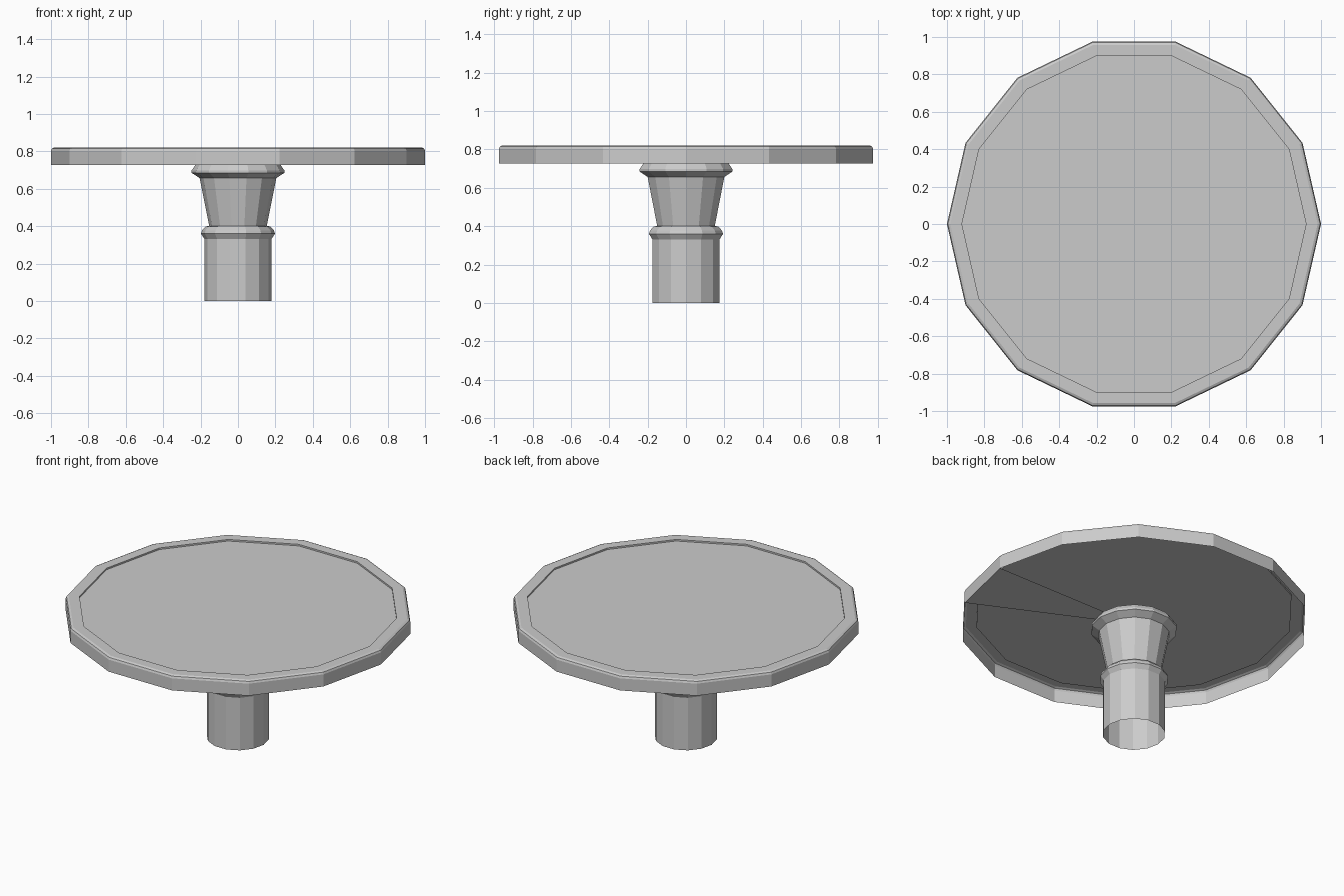
import bpy, bmesh, math

if "Cube" in bpy.data.objects:
    bpy.data.objects.remove(bpy.data.objects["Cube"])

SIDES = 14


def ring(bm, r, z):
    return [bm.verts.new((r * math.cos(2 * math.pi * i / SIDES),
                          r * math.sin(2 * math.pi * i / SIDES), z))
            for i in range(SIDES)]


def lathe(name, profile, cap_top=False, extra=None):
    """Revolve a bottom-to-top (radius, z) profile into a faceted open shell."""
    bm = bmesh.new()
    rings = [ring(bm, r, z) for r, z in profile]
    for a, b in zip(rings, rings[1:]):
        for i in range(SIDES):
            j = (i + 1) % SIDES
            bm.faces.new((a[i], a[j], b[j], b[i]))
    if cap_top:
        bm.faces.new(rings[-1])
    if extra:
        extra(bm, rings)
    mesh = bpy.data.meshes.new(name)
    bm.to_mesh(mesh)
    bm.free()
    obj = bpy.data.objects.new(name, mesh)
    bpy.context.collection.objects.link(obj)
    return obj


# Single wedge under the top, from the rim in to the pedestal collar
def brace(bm, rings):
    inner = [bm.verts.new((v.co.x * 0.225, v.co.y * 0.225, v.co.z))
             for v in (rings[0][-1], rings[0][0])]
    bm.faces.new((rings[0][0], rings[0][-1], inner[0], inner[1]))


# Table top: shell open underneath, rounded rim and shallow recessed surface
lathe("table_top",
      [(1.0, 0.727), (1.0, 0.803), (0.995, 0.815), (0.982, 0.821),
       (0.92, 0.821), (0.92, 0.811)],
      cap_top=True, extra=brace)

# Pedestal: straight base, bead, flared neck and collar
lathe("pedestal",
      [(0.18, 0.0), (0.18, 0.332), (0.198, 0.36), (0.192, 0.378),
       (0.172, 0.398), (0.154, 0.402), (0.205, 0.657), (0.248, 0.685),
       (0.248, 0.698), (0.228, 0.727)])
